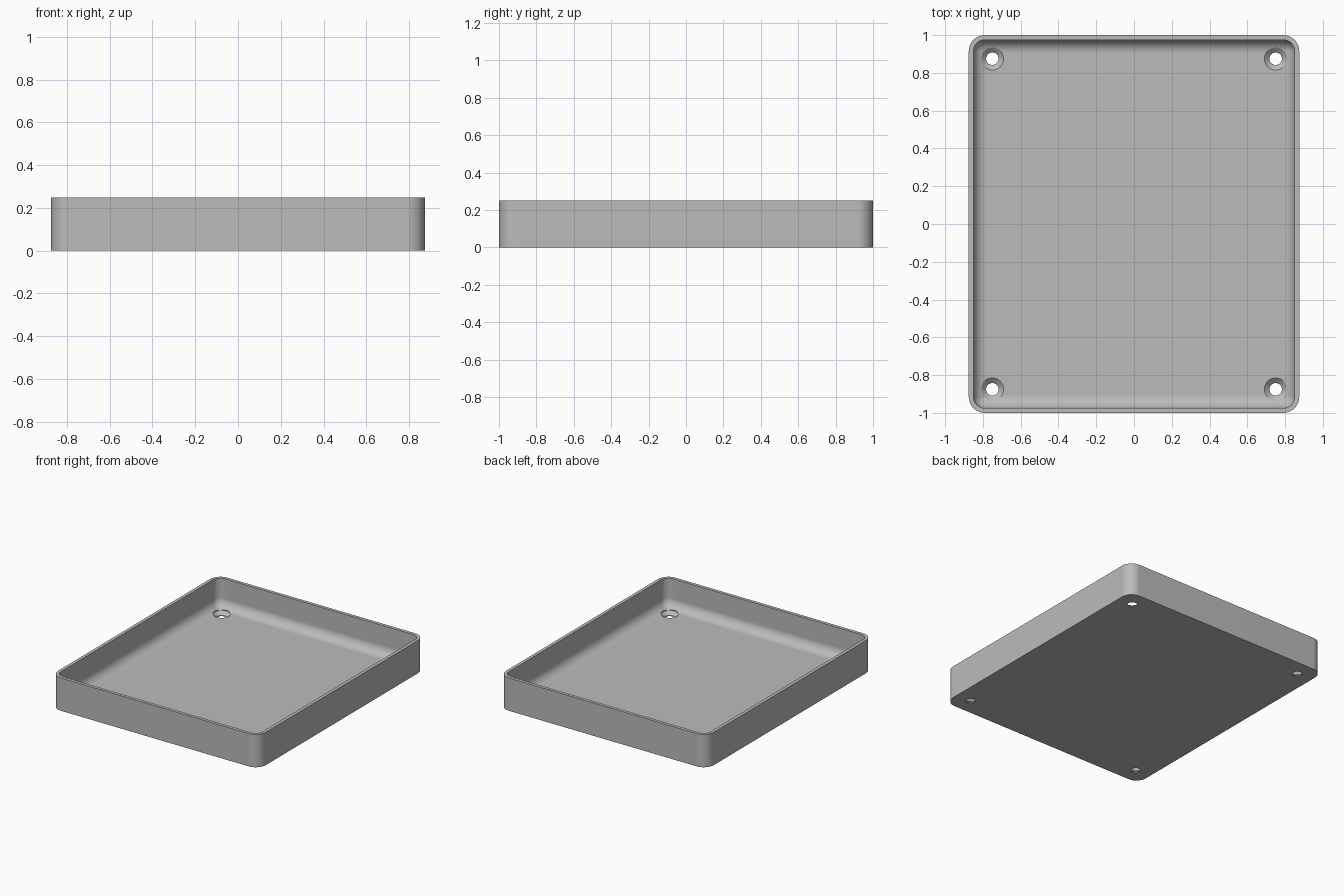
import bpy
import bmesh
from math import cos, sin, pi, radians

cube = bpy.data.objects.get("Cube")
if cube:
    bpy.data.objects.remove(cube, do_unlink=True)

# Main sizes
HALF_X, HALF_Y, HEIGHT = 0.875, 1.0, 0.25
CORNER, WALL, FLOOR, FILLET = 0.085, 0.025, 0.03, 0.07
HOLE_X, HOLE_Y, HOLE_R, SINK_R = 0.75, 0.875, 0.033, 0.06

grey = bpy.data.materials.new("plain grey")
grey.use_nodes = True
colour = (0.5, 0.5, 0.5, 1)
grey.diffuse_color = colour
grey.node_tree.nodes["Principled BSDF"].inputs["Base Color"].default_value = colour


def make_object(name, bm):
    bmesh.ops.recalc_face_normals(bm, faces=bm.faces[:])
    mesh = bpy.data.meshes.new(name)
    bm.to_mesh(mesh)
    bm.free()
    mesh.materials.append(grey)
    obj = bpy.data.objects.new(name, mesh)
    bpy.context.collection.objects.link(obj)
    return obj


def loft(bm, rings):
    """Skin a stack of point rings and cap both ends."""
    loops = [[bm.verts.new(p) for p in ring] for ring in rings]
    for a, b in zip(loops, loops[1:]):
        for i in range(len(a)):
            j = (i + 1) % len(a)
            bm.faces.new((a[i], a[j], b[j], b[i]))
    bm.faces.new(loops[0][::-1])
    bm.faces.new(loops[-1])


def rounded_ring(inset, z, steps=10):
    r = max(CORNER - inset, 0.004)
    cx, cy = HALF_X - inset - r, HALF_Y - inset - r
    points = []
    for q, (sx, sy) in enumerate([(1, 1), (-1, 1), (-1, -1), (1, -1)]):
        for k in range(steps + 1):
            a = (q + k / steps) * pi / 2
            points.append((sx * cx + r * cos(a), sy * cy + r * sin(a), z))
    return points


def circle(x, y, r, z, sides=32):
    return [(x + r * cos(2 * pi * k / sides), y + r * sin(2 * pi * k / sides), z)
            for k in range(sides)]


# Open tray: outer wall, rim, inner wall, curved fillet, floor
profile = [(0, 0), (0, HEIGHT), (WALL, HEIGHT)]
for k in range(11):
    a = k / 10 * pi / 2
    profile.append((WALL + FILLET * (1 - cos(a)), FLOOR + FILLET * (1 - sin(a))))
bm = bmesh.new()
loft(bm, [rounded_ring(d, z) for d, z in profile])
tray = make_object("tray", bm)

# Countersunk screw holes in the four corners
bm = bmesh.new()
for sx in (-1, 1):
    for sy in (-1, 1):
        steps = [(HOLE_R, -0.05), (HOLE_R, 0.006), (SINK_R, FLOOR), (SINK_R, 0.12)]
        loft(bm, [circle(sx * HOLE_X, sy * HOLE_Y, r, z) for r, z in steps])
cutter = make_object("screw_hole_cutter", bm)
cutter.hide_render = True

bpy.ops.object.select_all(action="DESELECT")
tray.select_set(True)
bpy.context.view_layer.objects.active = tray
holes = tray.modifiers.new("screw holes", "BOOLEAN")
holes.operation = "DIFFERENCE"
holes.solver = "EXACT"
holes.object = cutter
bpy.ops.object.modifier_apply(modifier=holes.name)
bpy.data.objects.remove(cutter, do_unlink=True)

# Smooth curves, flat large faces
bpy.ops.object.shade_smooth_by_angle(angle=radians(30))
normals = tray.modifiers.new("flat large faces", "WEIGHTED_NORMAL")
normals.keep_sharp = True
